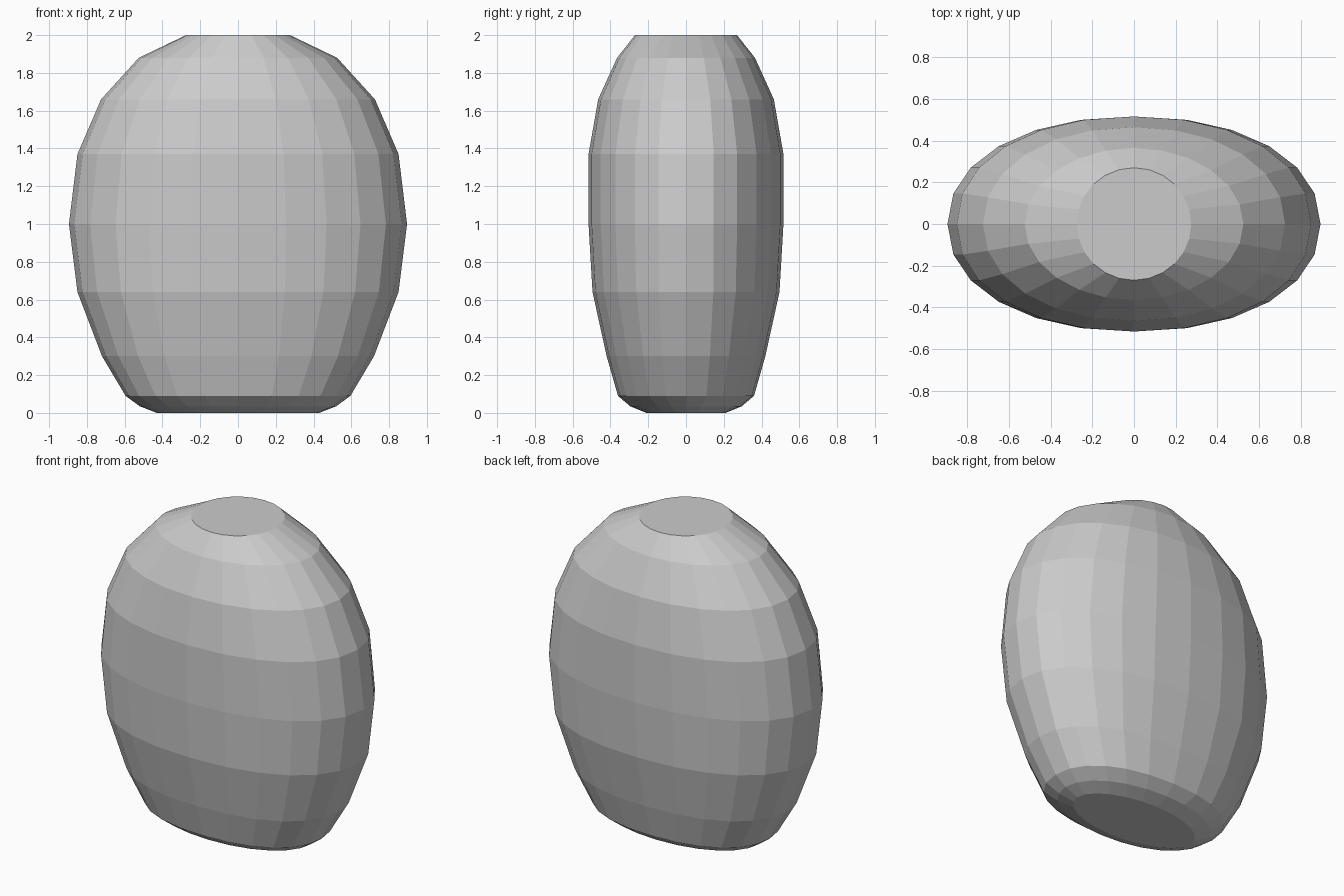
import bpy
import bmesh
from math import cos, sin, tau, copysign

cube = bpy.data.objects.get("Cube")
if cube:
    bpy.data.objects.remove(cube, do_unlink=True)

SIDES = 24

# Rings from base to top: height, half width, half depth, squareness
RINGS = [
    (0.00, 0.43, 0.21, 2.0),
    (0.035, 0.52, 0.295, 2.1),
    (0.09, 0.595, 0.36, 2.25),
    (0.30, 0.72, 0.42, 2.25),
    (0.64, 0.85, 0.495, 2.2),
    (1.00, 0.895, 0.516, 2.15),
    (1.37, 0.85, 0.516, 2.15),
    (1.66, 0.725, 0.465, 2.1),
    (1.88, 0.525, 0.365, 2.0),
    (2.00, 0.275, 0.27, 2.0),
]


def flat_material(name, colour):
    mat = bpy.data.materials.new(name)
    mat.use_nodes = True
    mat.diffuse_color = colour
    mat.node_tree.nodes["Principled BSDF"].inputs["Base Color"].default_value = colour
    return mat


def rounded(value, power):
    return copysign(abs(value) ** (2 / power), value)


def add_ring(bm, z, rx, ry, power):
    angles = [tau * i / SIDES for i in range(SIDES)]
    return [bm.verts.new((rx * rounded(cos(a), power), ry * rounded(sin(a), power), z))
            for a in angles]


# Flattened barrel body, lofted through the rings with flat end caps
bm = bmesh.new()
loops = [add_ring(bm, *ring) for ring in RINGS]
for low, high in zip(loops, loops[1:]):
    for i in range(SIDES):
        j = (i + 1) % SIDES
        bm.faces.new((low[i], low[j], high[j], high[i]))
bm.faces.new(loops[0][::-1])
bm.faces.new(loops[-1])

mesh = bpy.data.meshes.new("barrel_body")
bm.to_mesh(mesh)
bm.free()
mesh.materials.append(flat_material("light grey", (0.6, 0.6, 0.6, 1)))
body = bpy.data.objects.new("barrel_body", mesh)
bpy.context.collection.objects.link(body)
